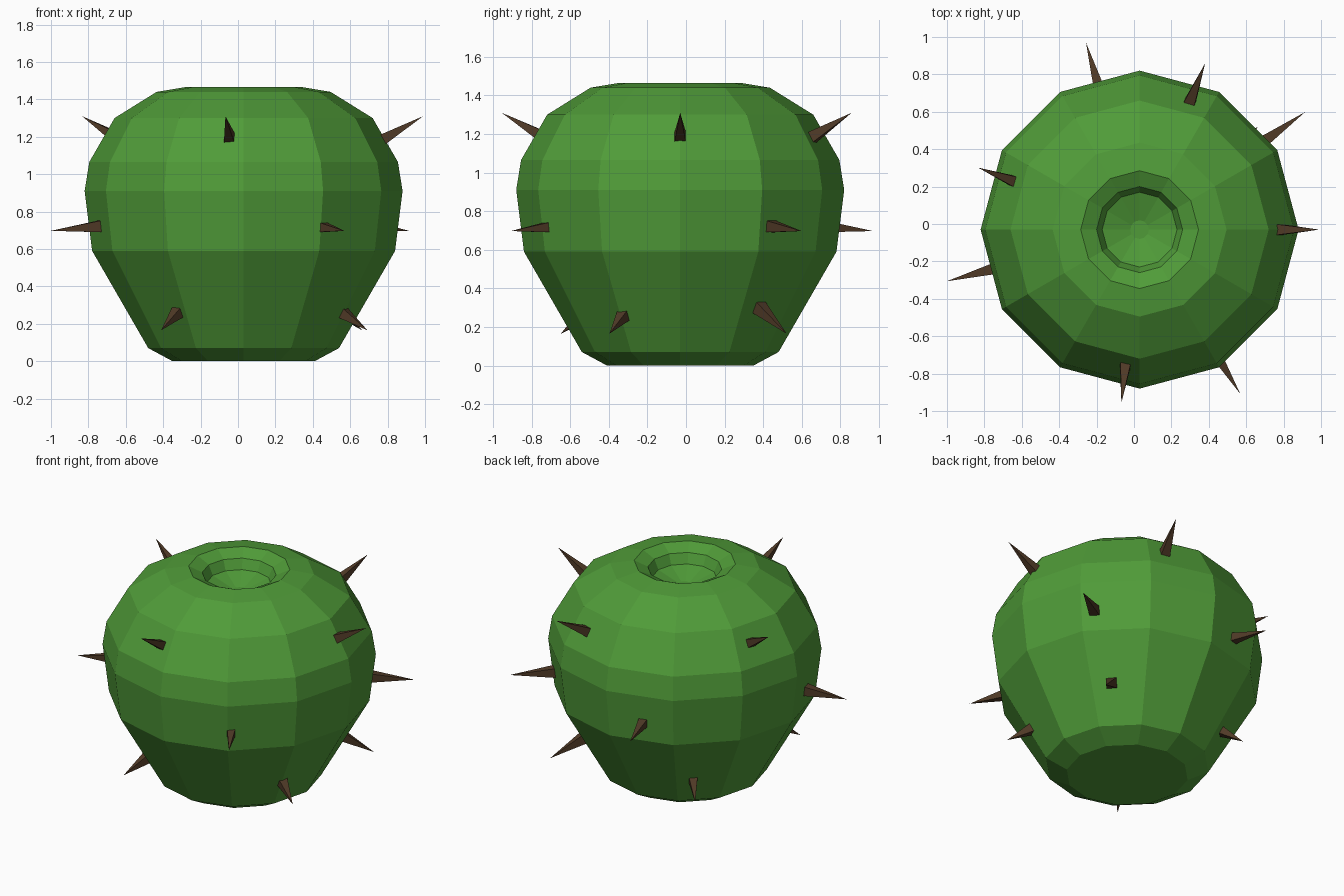
import bpy, bmesh
from math import sin, cos, radians, tau
from mathutils import Vector

if "Cube" in bpy.data.objects:
    bpy.data.objects.remove(bpy.data.objects["Cube"])

CX, CY = 0.03, -0.03   # body axis


def material(name, rgb):
    m = bpy.data.materials.new(name)
    m.diffuse_color = (*rgb, 1)
    m.use_nodes = True
    m.node_tree.nodes["Principled BSDF"].inputs["Base Color"].default_value = m.diffuse_color
    return m


def finish(bm, name, mat):
    bmesh.ops.recalc_face_normals(bm, faces=bm.faces)
    me = bpy.data.meshes.new(name)
    bm.to_mesh(me)
    bm.free()
    me.materials.append(mat)
    ob = bpy.data.objects.new(name, me)
    bpy.context.collection.objects.link(ob)
    return ob


green = material("green_skin", (0.08, 0.33, 0.04))
brown = material("thorn_brown", (0.08, 0.042, 0.02))

# Body: twelve-sided turned profile with a dimpled top
SIDES = 12
profile = [(0.38, 0), (0.51, 0.07), (0.81, 0.59), (0.85, 0.91),
           (0.825, 1.065), (0.69, 1.30), (0.465, 1.44), (0.315, 1.465),
           (0.23, 1.425), (0.20, 1.36), (0.05, 1.31)]
bm = bmesh.new()
rings = [[bm.verts.new((CX + r * cos(tau * i / SIDES), CY + r * sin(tau * i / SIDES), z))
          for i in range(SIDES)] for r, z in profile]
for a, b in zip(rings, rings[1:]):
    for i in range(SIDES):
        j = (i + 1) % SIDES
        bm.faces.new((a[i], a[j], b[j], b[i]))
bm.faces.new(rings[0])
bm.faces.new(rings[-1])
finish(bm, "body", green)


# Thorn: square pyramid given by bearing, tip radius and height, tilt, length
def thorn(name, bearing, tip_r, tip_z, tilt, length, width):
    a, t = radians(bearing), radians(tilt)
    out = Vector((cos(a), sin(a), 0))
    side = Vector((-sin(a), cos(a), 0))
    axis = out * cos(t) + Vector((0, 0, sin(t)))
    up = axis.cross(side)
    tip = Vector((CX, CY, tip_z)) + out * tip_r
    base = tip - axis * length
    h = width / 2
    bm = bmesh.new()
    apex = bm.verts.new(tip)
    vs = [bm.verts.new(base + side * h * x + up * h * y)
          for x, y in ((-1, -1), (1, -1), (1, 1), (-1, 1))]
    bm.faces.new(vs)
    for i in range(4):
        bm.faces.new((vs[i], vs[(i + 1) % 4], apex))
    finish(bm, name, brown)


# Three rows of four thorns: (bearing, tip radius, length, width)
rows = {
    "upper_thorn": (1.31, 30, [(264, 0.93, 0.25, 0.06), (0, 0.96, 0.28, 0.065),
                               (68.5, 0.955, 0.28, 0.065), (159, 0.925, 0.25, 0.06)]),
    "middle_thorn": (0.697, -5, [(195, 1.067, 0.29, 0.066), (301.5, 1.03, 0.26, 0.06),
                                 (35.4, 1.085, 0.30, 0.066), (106, 1.04, 0.27, 0.06)]),
    "lower_thorn": (0.165, -32, [(331, 0.757, 0.18, 0.058), (41, 0.84, 0.30, 0.075),
                                 (234.5, 0.76, 0.19, 0.06), (130, 0.73, 0.17, 0.055)]),
}
for name, (z, tilt, items) in rows.items():
    for n, (bearing, r, length, width) in enumerate(items, 1):
        thorn(f"{name}_{n}", bearing, r, z, tilt, length, width)
